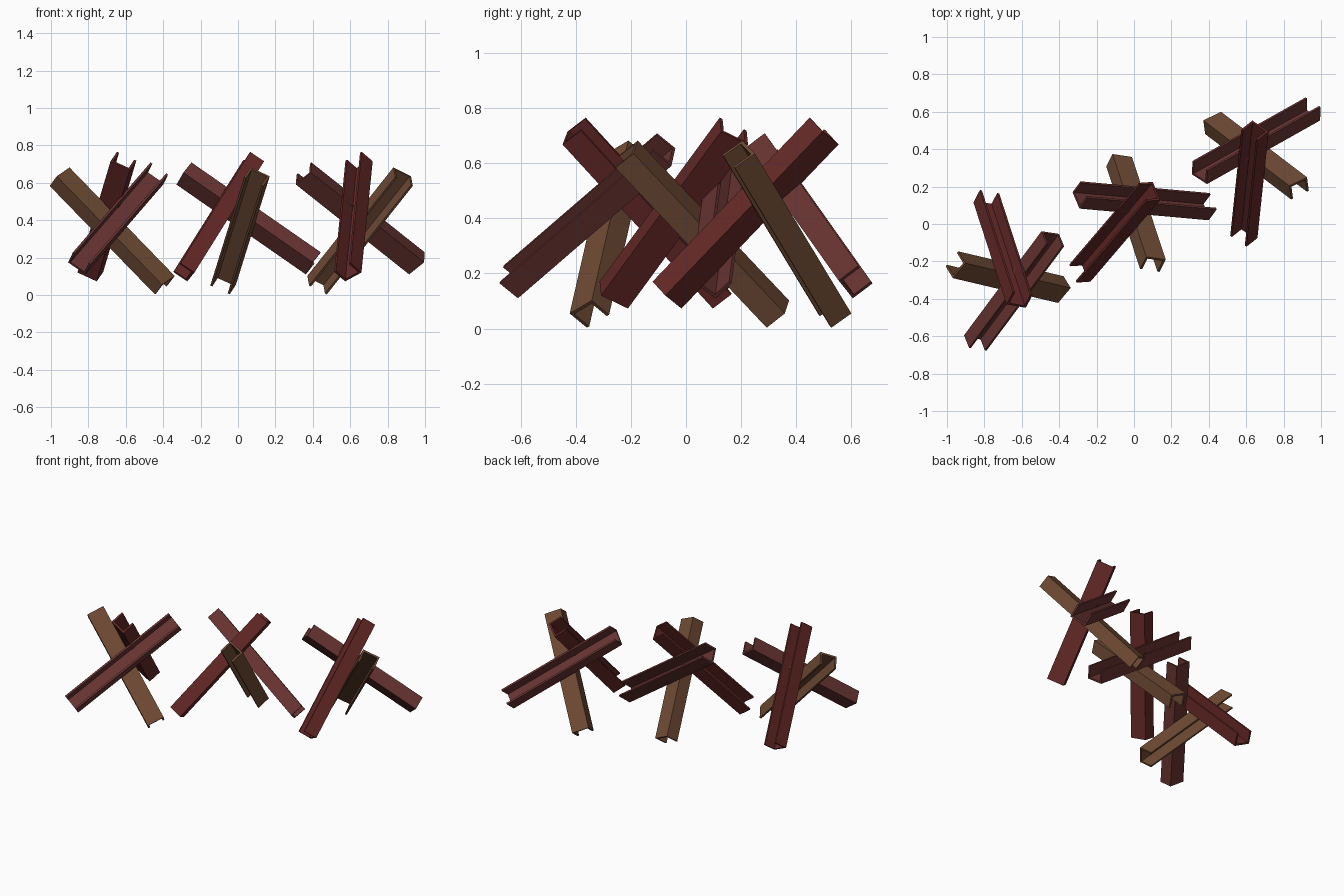
import bpy, bmesh
from math import radians
from mathutils import Vector, Matrix

if "Cube" in bpy.data.objects:
    bpy.data.objects.remove(bpy.data.objects["Cube"])

WEB, FLANGE, THICK = 0.115, 0.09, 0.012


def material(name, rgb):
    m = bpy.data.materials.new(name)
    m.diffuse_color = (*rgb, 1)
    m.use_nodes = True
    m.node_tree.nodes["Principled BSDF"].inputs["Base Color"].default_value = m.diffuse_color
    return m


rust = material("rust_brown", (0.16, 0.07, 0.035))
red = material("dark_red", (0.13, 0.022, 0.020))
faded = material("faded_red", (0.14, 0.035, 0.032))

# U-channel section: (along web, along flange)
W, F, T = WEB, FLANGE, THICK
SECTION = [(0, 0), (W, 0), (W, F), (W - T, F), (W - T, T), (T, T), (T, F), (0, F)]

# Beams: low and high end of one outer corner, web and flange directions, material
PIVOT = Vector((0.65, 0.28, 0))
BEAMS = {
    "steep_beam": ((0.66, -0.075, 0.12), (0.72, 0.495, 0.715),
                   (-0.76, 0.50, -0.42), (-0.6, -0.56, 0.6), red),
    "cross_beam": ((0.915, 0.605, 0.11), (0.31, 0.265, 0.59),
                   (0.708, -0.442, 0.553), (0.015, 0.79, 0.61), faded),
    "brace_beam": ((0.465, 0.60, 0.055), (0.925, 0.25, 0.635),
                   (-0.82, -0.40, 0.41), (0.05, -0.82, -0.56), rust),
}


def beam(name, low, high, web, flange, mat, place):
    low, high = Vector(low), Vector(high)
    d = (high - low).normalized()
    w = Vector(web)
    w = (w - d * w.dot(d)).normalized()
    f = d.cross(w)
    if f.dot(Vector(flange)) < 0:
        f = -f
    bm = bmesh.new()
    ends = [[bm.verts.new(place @ (p + w * a + f * b)) for a, b in SECTION]
            for p in (low, high)]
    for e in ends:
        bm.faces.new(e)
    n = len(SECTION)
    for i in range(n):
        j = (i + 1) % n
        bm.faces.new((ends[0][i], ends[0][j], ends[1][j], ends[1][i]))
    bmesh.ops.recalc_face_normals(bm, faces=bm.faces)
    me = bpy.data.meshes.new(name)
    bm.to_mesh(me)
    bm.free()
    me.materials.append(mat)
    bpy.context.collection.objects.link(bpy.data.objects.new(name, me))


# Three identical obstacles, turned and placed along a diagonal
for label, x, y, turn in (("right", 0.65, 0.28, 0),
                          ("middle", -0.04, -0.01, -34.5),
                          ("left", -0.705, -0.205, -156)):
    place = (Matrix.Translation((x, y, 0)) @ Matrix.Rotation(radians(turn), 4, 'Z')
             @ Matrix.Translation(-PIVOT))
    for name, (lo, hi, w, f, mat) in BEAMS.items():
        beam(f"{label}_{name}", lo, hi, w, f, mat, place)
